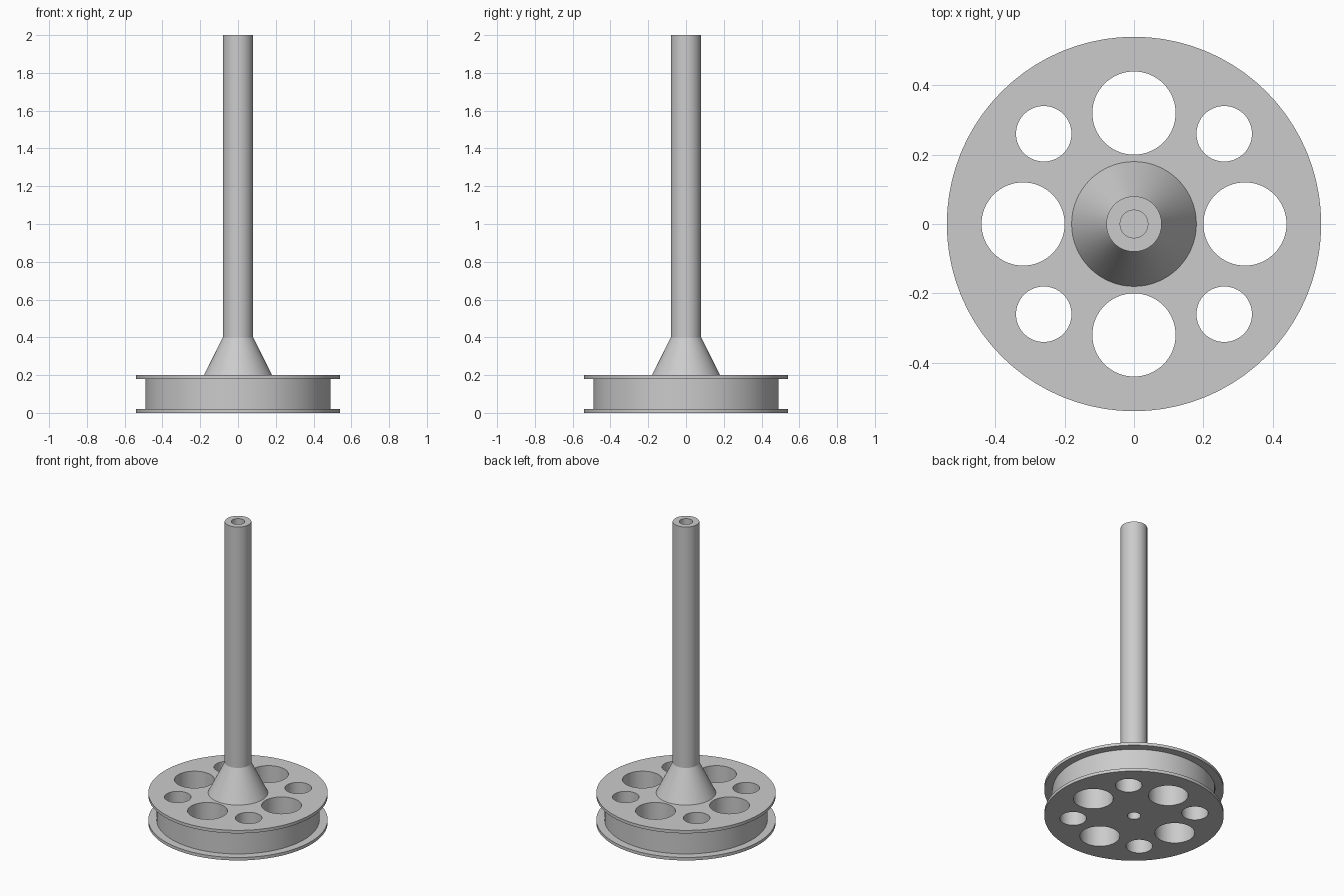
import bpy, bmesh, math

if "Cube" in bpy.data.objects:
    bpy.data.objects.remove(bpy.data.objects["Cube"])

grey = bpy.data.materials.new("plain grey")
grey.use_nodes = True
colour = (0.6, 0.6, 0.6, 1)
grey.diffuse_color = colour
grey.node_tree.nodes["Principled BSDF"].inputs["Base Color"].default_value = colour


def lathe(name, profile, segments, smooth=True):
    """Revolve a closed (radius, height) outline about the z axis."""
    bm = bmesh.new()
    verts = [bm.verts.new((r, 0, z)) for r, z in profile]
    edges = [bm.edges.new((a, b)) for a, b in zip(verts, verts[1:])]
    bmesh.ops.spin(bm, geom=verts + edges, cent=(0, 0, 0), axis=(0, 0, 1),
                   angle=math.tau, steps=segments)
    bmesh.ops.remove_doubles(bm, verts=bm.verts, dist=1e-5)
    bmesh.ops.recalc_face_normals(bm, faces=bm.faces)
    mesh = bpy.data.meshes.new(name)
    bm.to_mesh(mesh)
    bm.free()
    mesh.materials.append(grey)
    obj = bpy.data.objects.new(name, mesh)
    bpy.context.collection.objects.link(obj)
    if smooth:
        shade(obj)
    return obj


def shade(obj):
    bpy.ops.object.select_all(action="DESELECT")
    obj.select_set(True)
    bpy.context.view_layer.objects.active = obj
    bpy.ops.object.shade_smooth_by_angle(angle=math.radians(30))


def cut_hole(target, x, y, radius):
    """Drill a round hole right through the spool."""
    cutter = lathe("hole_cutter", [(0, -0.1), (radius, -0.1), (radius, 0.3), (0, 0.3)], 64, False)
    cutter.location = (x, y, 0)
    bpy.context.view_layer.update()
    mod = target.modifiers.new("hole", "BOOLEAN")
    mod.operation = "DIFFERENCE"
    mod.solver = "EXACT"
    mod.object = cutter
    bpy.ops.object.select_all(action="DESELECT")
    bpy.context.view_layer.objects.active = target
    target.select_set(True)
    bpy.ops.object.modifier_apply(modifier=mod.name)
    bpy.data.objects.remove(cutter)


# Spool: drum between two thin flanges
spool = lathe("spool", [(0, 0), (0.54, 0), (0.54, 0.02), (0.49, 0.02),
                        (0.49, 0.18), (0.54, 0.18), (0.54, 0.2), (0, 0.2)], 80, False)

# Large holes on the axes, small holes on the diagonals, axle hole in the middle
for i in range(4):
    a = i * math.pi / 2
    cut_hole(spool, 0.32 * math.cos(a), 0.32 * math.sin(a), 0.12)
    a += math.pi / 4
    cut_hole(spool, 0.368 * math.cos(a), 0.368 * math.sin(a), 0.08)
cut_hole(spool, 0, 0, 0.04)
shade(spool)

# Solid cone carrying the hollow shaft
lathe("cone_hub", [(0, 0.2), (0.18, 0.2), (0.08, 0.4), (0, 0.4)], 64)
lathe("shaft", [(0.08, 0.4), (0.08, 2), (0.04, 2), (0.04, 0.4), (0.08, 0.4)], 64)
